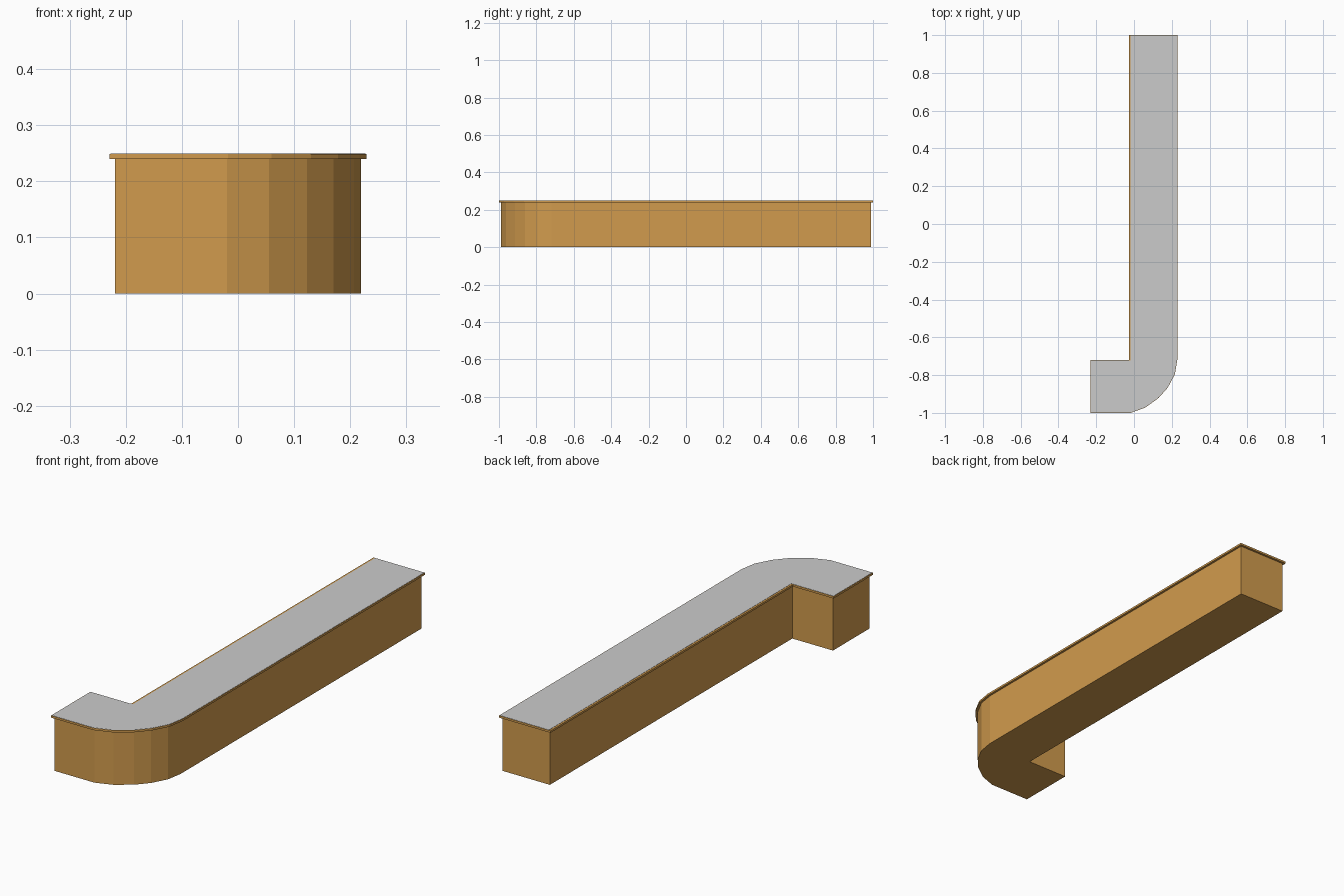
import bpy, bmesh
from mathutils import Vector

if "Cube" in bpy.data.objects:
    bpy.data.objects.remove(bpy.data.objects["Cube"])


def material(name, rgb):
    m = bpy.data.materials.new(name)
    m.diffuse_color = (*rgb, 1.0)
    m.use_nodes = True
    m.node_tree.nodes["Principled BSDF"].inputs["Base Color"].default_value = m.diffuse_color
    return m


wood = material("warm wood", (0.64, 0.33, 0.075))
grey = material("light grey", (0.60, 0.60, 0.60))

# Footprint of the counter body, counter-clockwise, with a faceted round corner
body_outline = [
    (-0.219, -0.99), (-0.02, -0.99),
    (0.055, -0.963), (0.123, -0.914), (0.170, -0.861), (0.207, -0.792),
    (0.219, -0.72), (0.219, 0.99),
    (-0.017, 0.99), (-0.017, -0.73), (-0.219, -0.73),
]


def offset(points, d):
    """Push every edge of a counter-clockwise outline outwards by d."""
    pts = [Vector(p) for p in points]
    out = []
    for i, p in enumerate(pts):
        a = (p - pts[i - 1]).normalized()
        b = (pts[(i + 1) % len(pts)] - p).normalized()
        na, nb = Vector((a.y, -a.x)), Vector((b.y, -b.x))
        q = p + (na + nb) * (d / (1.0 + na.dot(nb)))
        out.append((q.x, q.y))
    return out


def extrude(name, outline, z0, z1, mat):
    bm = bmesh.new()
    base = bm.faces.new([bm.verts.new((x, y, z0)) for x, y in outline])
    top = bmesh.ops.extrude_face_region(bm, geom=[base])["geom"]
    verts = [g for g in top if isinstance(g, bmesh.types.BMVert)]
    bmesh.ops.translate(bm, vec=(0, 0, z1 - z0), verts=verts)
    bmesh.ops.recalc_face_normals(bm, faces=bm.faces)
    mesh = bpy.data.meshes.new(name)
    bm.to_mesh(mesh)
    bm.free()
    mesh.materials.append(mat)
    obj = bpy.data.objects.new(name, mesh)
    bpy.context.collection.objects.link(obj)
    return obj


# Counter body
extrude("counter_body", body_outline, 0.0, 0.24, wood)

# Overhanging worktop edge
extrude("worktop_edge", offset(body_outline, 0.01), 0.24, 0.249, wood)

# Grey worktop surface, leaving a wider wooden strip along the long inner edge
surface = [(-0.018 if -0.03 < x < -0.022 and y > -0.8 else x, y)
           for x, y in offset(body_outline, 0.008)]
extrude("worktop_surface", surface, 0.249, 0.25, grey)
